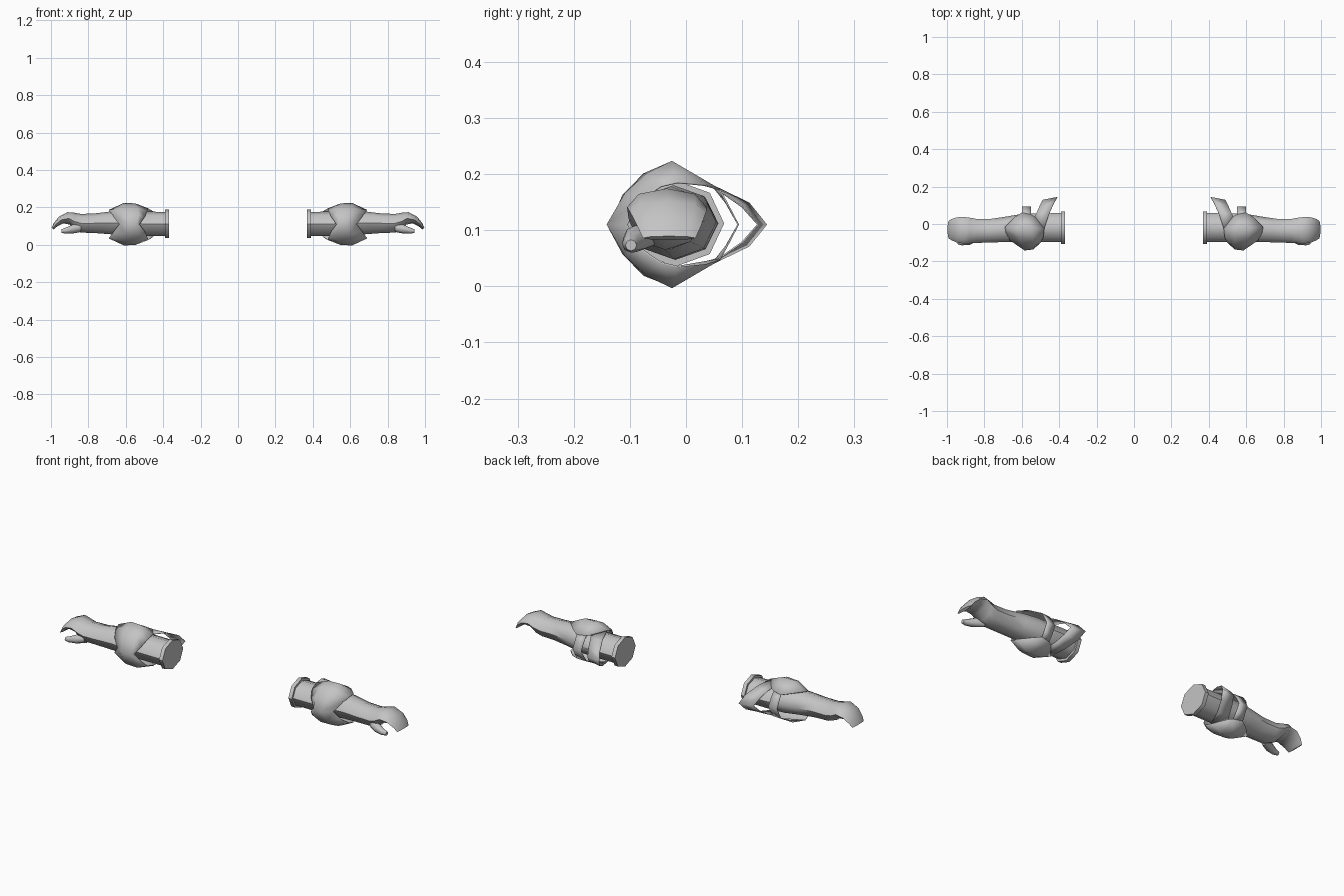
import bpy, bmesh, math
from mathutils import Vector

if "Cube" in bpy.data.objects:
    bpy.data.objects.remove(bpy.data.objects["Cube"], do_unlink=True)

grey = bpy.data.materials.new("light_grey")
grey.use_nodes = True
grey.diffuse_color = (0.55, 0.55, 0.55, 1)
grey.node_tree.nodes["Principled BSDF"].inputs["Base Color"].default_value = (0.55, 0.55, 0.55, 1)

MID_Z = 0.11   # height about which the elbow guard is symmetrical
SIDES = 8


def finish(name, bm, angle):
    bmesh.ops.recalc_face_normals(bm, faces=bm.faces[:])
    mesh = bpy.data.meshes.new(name)
    bm.to_mesh(mesh)
    bm.free()
    mesh.materials.append(grey)
    ob = bpy.data.objects.new(name, mesh)
    bpy.context.collection.objects.link(ob)
    bpy.ops.object.select_all(action='DESELECT')
    ob.select_set(True)
    bpy.context.view_layer.objects.active = ob
    bpy.ops.object.shade_smooth_by_angle(angle=math.radians(angle))
    return ob


def loft(name, sections, side, angle=50):
    """Capped tube through oval sections: x, y, z, half width, half height, tilt."""
    bm = bmesh.new()
    rings = []
    for x, y, z, ry, rz, tilt in sections:
        t = math.radians(tilt)
        ring = []
        for i in range(SIDES):
            a = 2 * math.pi * i / SIDES
            h = rz * math.sin(a)
            ring.append(bm.verts.new((side * (x + h * math.sin(t)),
                                      y + ry * math.cos(a), z + h * math.cos(t))))
        rings.append(ring)
    for a, b in zip(rings, rings[1:]):
        for i in range(SIDES):
            j = (i + 1) % SIDES
            bm.faces.new((a[i], a[j], b[j], b[i]))
    bm.faces.new(rings[0])
    bm.faces.new(rings[-1])
    return finish(name, bm, angle)


def sheet(name, rows, side):
    """Thin band; the first row lies at MID_Z and the rest is mirrored below it."""
    lower = [[(x, y, 2 * MID_Z - z) for x, y, z in r] for r in rows[1:]]
    bm = bmesh.new()
    grid = [[bm.verts.new((side * x, y, z)) for x, y, z in r]
            for r in lower[::-1] + rows]
    for a, b in zip(grid, grid[1:]):
        for i in range(len(a) - 1):
            bm.faces.new((a[i], a[i + 1], b[i + 1], b[i]))
    ob = finish(name, bm, 60)
    mod = ob.modifiers.new("thickness", 'SOLIDIFY')
    mod.thickness = 0.003
    mod.offset = 0
    return ob


# Upper arm, forearm and the curled mitten hand
ARM = [
    (0.385, -0.019, 0.112, 0.077, 0.064, 0),
    (0.50, -0.019, 0.112, 0.076, 0.065, 0),
    (0.60, -0.022, 0.114, 0.076, 0.066, 0),
    (0.68, -0.028, 0.117, 0.068, 0.061, 0),
    (0.77, -0.036, 0.115, 0.063, 0.052, 0),
    (0.84, -0.037, 0.115, 0.064, 0.050, 0),
    (0.875, -0.035, 0.125, 0.068, 0.047, 5),
    (0.905, -0.034, 0.141, 0.071, 0.034, 12),
    (0.945, -0.032, 0.133, 0.068, 0.022, 32),
    (0.975, -0.030, 0.108, 0.057, 0.013, 50),
    (0.991, -0.030, 0.086, 0.047, 0.007, 60),
]
THUMB = [
    (0.84, -0.070, 0.092, 0.024, 0.024, 0),
    (0.88, -0.088, 0.085, 0.024, 0.024, 0),
    (0.92, -0.098, 0.076, 0.016, 0.016, 0),
    (0.943, -0.098, 0.073, 0.010, 0.010, 0),
]
CUFF = [
    (0.37, -0.019, 0.112, 0.087, 0.077, 0),
    (0.39, -0.019, 0.112, 0.087, 0.077, 0),
]

# Elbow guard: from the narrow front over the domed plate to its back edge
PAD = [
    [(0.527, -0.118, 0.11), (0.54, -0.135, 0.11), (0.585, -0.14, 0.11), (0.634, -0.105, 0.11)],
    [(0.50, -0.10, 0.147), (0.53, -0.112, 0.162), (0.60, -0.108, 0.165), (0.665, -0.085, 0.15)],
    [(0.485, -0.07, 0.178), (0.54, -0.075, 0.20), (0.61, -0.07, 0.20), (0.685, -0.045, 0.178)],
    [(0.48, -0.025, 0.193), (0.55, -0.025, 0.22), (0.61, -0.025, 0.222), (0.69, -0.015, 0.185)],
    [(0.53, 0.04, 0.18), (0.55, 0.05, 0.176), (0.60, 0.06, 0.172), (0.64, 0.035, 0.18)],
]
NEAR_STRAP = [
    [(0.55, 0.093, 0.11), (0.60, 0.093, 0.11)],
    [(0.55, 0.072, 0.148), (0.60, 0.074, 0.146)],
    [(0.55, 0.05, 0.176), (0.60, 0.06, 0.172)],
]
FAR_STRAP = [
    [(0.41, 0.143, 0.11), (0.488, 0.128, 0.11)],
    [(0.428, 0.112, 0.148), (0.503, 0.10, 0.142)],
    [(0.455, 0.05, 0.178), (0.52, 0.06, 0.17)],
    [(0.48, -0.025, 0.193), (0.53, 0.04, 0.18)],
]

for label, side in (("left", 1), ("right", -1)):
    loft(label + "_arm_and_hand", ARM, side)
    loft(label + "_thumb", THUMB, side)
    loft(label + "_cuff", CUFF, side)
    sheet(label + "_elbow_guard", PAD, side)
    sheet(label + "_elbow_strap", NEAR_STRAP, side)
    sheet(label + "_upper_arm_strap", FAR_STRAP, side)
